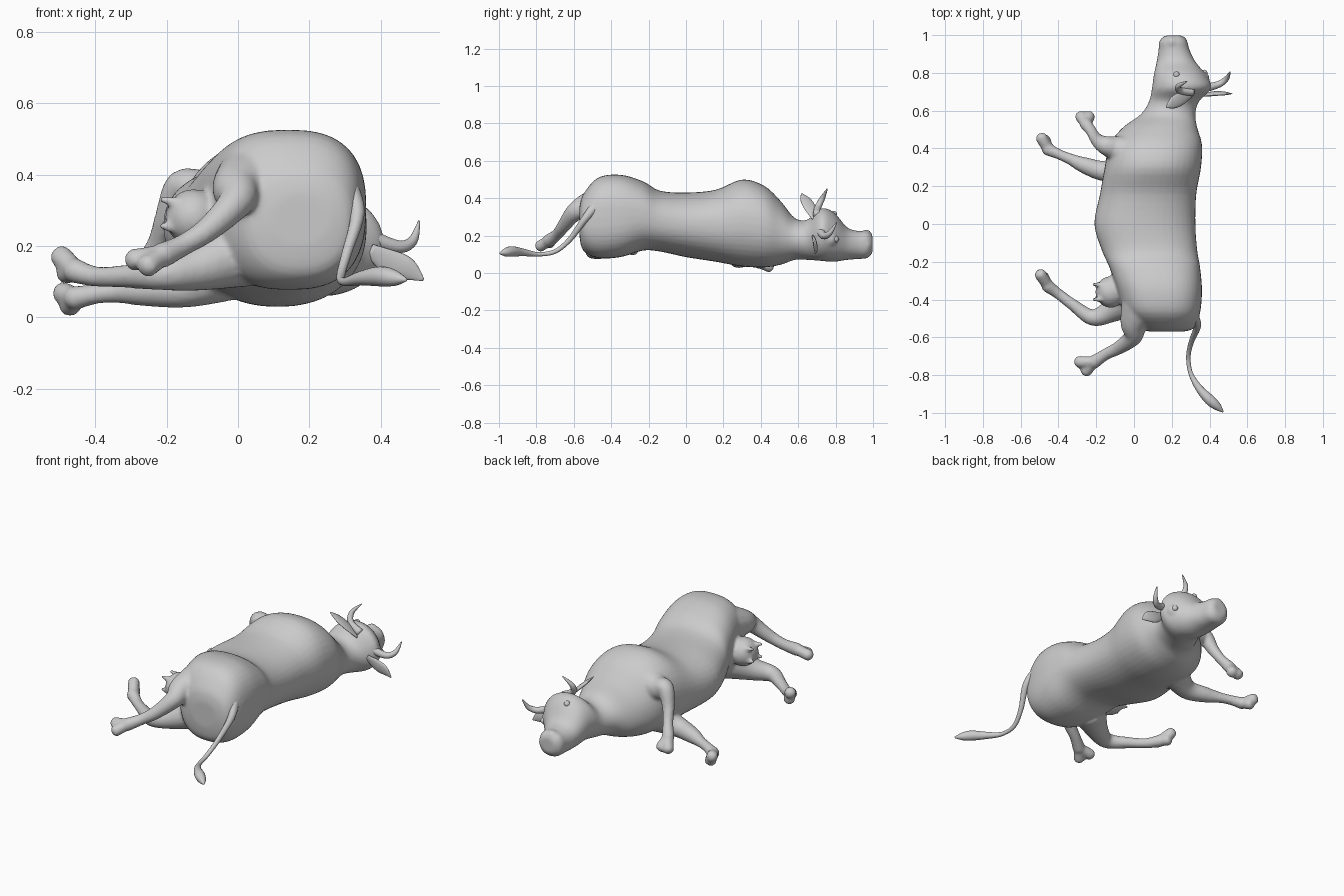
import bpy, bmesh, math
from mathutils import Vector


def spline(rows, n=5):
    """Catmull-Rom resampling of parameter rows."""
    out = []
    for i in range(len(rows) - 1):
        a, b, c, d = (rows[max(i - 1, 0)], rows[i], rows[i + 1],
                      rows[min(i + 2, len(rows) - 1)])
        for k in range(n):
            t = k / n
            out.append([0.5 * (2 * q + (r - p) * t + (2 * p - 5 * q + 4 * r - s) * t * t
                               + (3 * q - p - 3 * r + s) * t ** 3)
                        for p, q, r, s in zip(a, b, c, d)])
    out.append(list(rows[-1]))
    return out


def loft(bm, rings):
    """Skin closed rings and cap both ends."""
    vs = [[bm.verts.new(p) for p in r] for r in rings]
    m = len(vs[0])
    for a, b in zip(vs, vs[1:]):
        for i in range(m):
            j = (i + 1) % m
            bm.faces.new((a[i], a[j], b[j], b[i]))
    bm.faces.new(vs[0][::-1])
    bm.faces.new(vs[-1])


def tube(bm, rows, sides=16, flat=None, squash=0.3):
    """Tapered tube through rows of x, y, z, radius; optionally flattened along an axis."""
    rows = spline(rows)
    pts = [Vector(r[:3]) for r in rows]
    rings, u = [], Vector((0.13, 0.31, 0.94))
    for i, p in enumerate(pts):
        t = (pts[min(i + 1, len(pts) - 1)] - pts[max(i - 1, 0)]).normalized()
        u = (u - t * u.dot(t)).normalized()
        v = t.cross(u)
        ring = []
        for k in range(sides):
            a = 2 * math.pi * k / sides
            o = (u * math.cos(a) + v * math.sin(a)) * max(rows[i][3], 0.002)
            if flat:
                n = Vector(flat).normalized()
                o -= n * o.dot(n) * (1 - squash)
            ring.append(p + o)
        rings.append(ring)
    loft(bm, rings)


def ball(bm, c, r, scale=(1, 1, 1)):
    vs = bmesh.ops.create_uvsphere(bm, u_segments=20, v_segments=12, radius=r)["verts"]
    for v in vs:
        v.co = Vector(c) + Vector([a * b for a, b in zip(v.co, scale)])


def make(name, bm):
    bmesh.ops.recalc_face_normals(bm, faces=bm.faces)
    me = bpy.data.meshes.new(name)
    bm.to_mesh(me)
    bm.free()
    for p in me.polygons:
        p.use_smooth = True
    ob = bpy.data.objects.new(name, me)
    bpy.context.collection.objects.link(ob)
    return ob


# torso, neck and head: y, x min, x max, z min, z max, squareness
sections = [
    (-0.57, 0.09, 0.26, 0.20, 0.35, 2.0), (-0.55, 0.02, 0.32, 0.12, 0.42, 2.3),
    (-0.47, -0.05, 0.35, 0.08, 0.51, 2.6), (-0.35, -0.09, 0.36, 0.085, 0.525, 2.6),
    (-0.23, -0.13, 0.35, 0.12, 0.49, 2.4), (-0.14, -0.17, 0.335, 0.115, 0.44, 2.3),
    (0.00, -0.21, 0.325, 0.085, 0.43, 2.2), (0.16, -0.18, 0.33, 0.06, 0.445, 2.2),
    (0.30, -0.155, 0.355, 0.035, 0.50, 2.2), (0.42, -0.13, 0.36, 0.03, 0.465, 2.2),
    (0.51, -0.06, 0.335, 0.045, 0.38, 2.1), (0.58, 0.035, 0.325, 0.07, 0.295, 2.0),
    (0.65, 0.08, 0.345, 0.07, 0.285, 2.0), (0.72, 0.095, 0.41, 0.065, 0.345, 2.0),
    (0.79, 0.105, 0.38, 0.06, 0.325, 2.0), (0.86, 0.12, 0.325, 0.07, 0.245, 2.1),
    (0.92, 0.13, 0.295, 0.075, 0.225, 2.2), (0.97, 0.135, 0.28, 0.08, 0.225, 2.3),
    (0.998, 0.165, 0.255, 0.11, 0.20, 2.2)]
rings = []
for y, x0, x1, z0, z1, e in spline(sections, 4):
    ring = []
    for k in range(40):
        a = 2 * math.pi * k / 40
        c, s = math.cos(a), math.sin(a)
        ring.append(Vector(((x0 + x1) / 2 + (x1 - x0) / 2 * math.copysign(abs(c) ** (2 / e), c), y,
                            (z0 + z1) / 2 + (z1 - z0) / 2 * math.copysign(abs(s) ** (2 / e), s))))
    rings.append(ring)
body = bmesh.new()
loft(body, rings)

# legs: limb path, then the two toe tips of the cloven hoof
legs = [
    # upper hind, lower hind
    ([(0.05, -0.40, 0.38, 0.12), (0.0, -0.52, 0.36, 0.075), (-0.005, -0.595, 0.325, 0.05),
      (-0.08, -0.655, 0.25, 0.036), (-0.15, -0.69, 0.205, 0.031), (-0.21, -0.73, 0.175, 0.036)],
     [(-0.30, -0.73, 0.16), (-0.26, -0.785, 0.14)]),
    ([(0.0, -0.39, 0.18, 0.10), (-0.12, -0.46, 0.135, 0.062), (-0.22, -0.495, 0.12, 0.044),
      (-0.32, -0.43, 0.115, 0.032), (-0.40, -0.37, 0.115, 0.029), (-0.455, -0.33, 0.13, 0.035)],
     [(-0.50, -0.26, 0.175), (-0.485, -0.27, 0.125)]),
    # lower front, upper front
    ([(0.0, 0.33, 0.14, 0.09), (-0.14, 0.28, 0.085, 0.058), (-0.26, 0.31, 0.075, 0.044),
      (-0.34, 0.345, 0.07, 0.03), (-0.40, 0.37, 0.065, 0.028), (-0.455, 0.395, 0.055, 0.034)],
     [(-0.495, 0.465, 0.07), (-0.475, 0.455, 0.03)]),
    ([(0.0, 0.36, 0.34, 0.12), (-0.10, 0.40, 0.35, 0.07), (-0.16, 0.42, 0.365, 0.048),
      (-0.20, 0.45, 0.28, 0.034), (-0.225, 0.49, 0.21, 0.029), (-0.255, 0.53, 0.15, 0.034)],
     [(-0.285, 0.575, 0.09), (-0.235, 0.575, 0.09)])]
for path, toes in legs:
    tube(body, path)
    end = Vector(path[-1][:3])
    ball(body, end, path[-1][3])
    for t in toes:
        t = Vector(t)
        mid = end.lerp(t, 0.6)
        tube(body, [(*end, 0.028), (*mid, 0.031), (*t, 0.03), (*(t + (t - end) * 0.18), 0.012)])

# udder and teats
ball(body, (-0.125, -0.36, 0.28), 0.08, (1.0, 1.05, 1.0))
for y in (-0.40, -0.32):
    for z in (0.25, 0.325):
        tube(body, [(-0.17, y, z, 0.014), (-0.20, y, z + 0.003, 0.012), (-0.222, y, z + 0.01, 0.008)], 10)

# brow ridges, nostril rims and lips
ball(body, (0.25, 0.77, 0.295), 0.035)
ball(body, (0.36, 0.77, 0.18), 0.04)
ball(body, (0.20, 0.965, 0.205), 0.028)
ball(body, (0.255, 0.965, 0.15), 0.028)

# fuse everything into one smooth skin
skin = make("body", body)
rm = skin.modifiers.new("fuse", "REMESH")
rm.mode = "VOXEL"
rm.voxel_size = 0.009
rm.use_smooth_shade = True
sm = skin.modifiers.new("soften", "SMOOTH")
sm.factor = 0.5
sm.iterations = 6

# tail with tuft
bm = bmesh.new()
tube(bm, [(0.31, -0.48, 0.36, 0.03), (0.335, -0.54, 0.29, 0.02), (0.305, -0.62, 0.18, 0.014),
          (0.288, -0.70, 0.115, 0.012), (0.30, -0.79, 0.10, 0.012), (0.345, -0.87, 0.11, 0.02),
          (0.40, -0.93, 0.115, 0.028), (0.44, -0.965, 0.11, 0.022), (0.472, -0.995, 0.105, 0.004)])
make("tail", bm)

# horns
for name, path in (
        ("upper_horn", [(0.31, 0.70, 0.31, 0.022), (0.245, 0.705, 0.35, 0.018),
                        (0.235, 0.73, 0.40, 0.014), (0.28, 0.755, 0.45, 0.003)]),
        ("lower_horn", [(0.38, 0.72, 0.22, 0.022), (0.45, 0.74, 0.198, 0.018),
                        (0.49, 0.77, 0.215, 0.014), (0.508, 0.805, 0.27, 0.003)])):
    bm = bmesh.new()
    tube(bm, path)
    make(name, bm)

# ears
for name, path, axis in (
        ("upper_ear", [(0.30, 0.69, 0.29, 0.018), (0.25, 0.665, 0.345, 0.034),
                       (0.205, 0.64, 0.39, 0.03), (0.17, 0.618, 0.425, 0.004)], (0.7, 0.2, 0.7)),
        ("lower_ear", [(0.37, 0.68, 0.19, 0.018), (0.425, 0.69, 0.155, 0.036),
                       (0.475, 0.692, 0.135, 0.032), (0.52, 0.69, 0.105, 0.004)], (0.1, 1, 0.1))):
    bm = bmesh.new()
    tube(bm, path, flat=axis)
    make(name, bm)

# eyes
for name, c in (("upper_eye", (0.225, 0.79, 0.315)), ("lower_eye", (0.372, 0.80, 0.18))):
    bm = bmesh.new()
    ball(bm, c, 0.017)
    make(name, bm)
